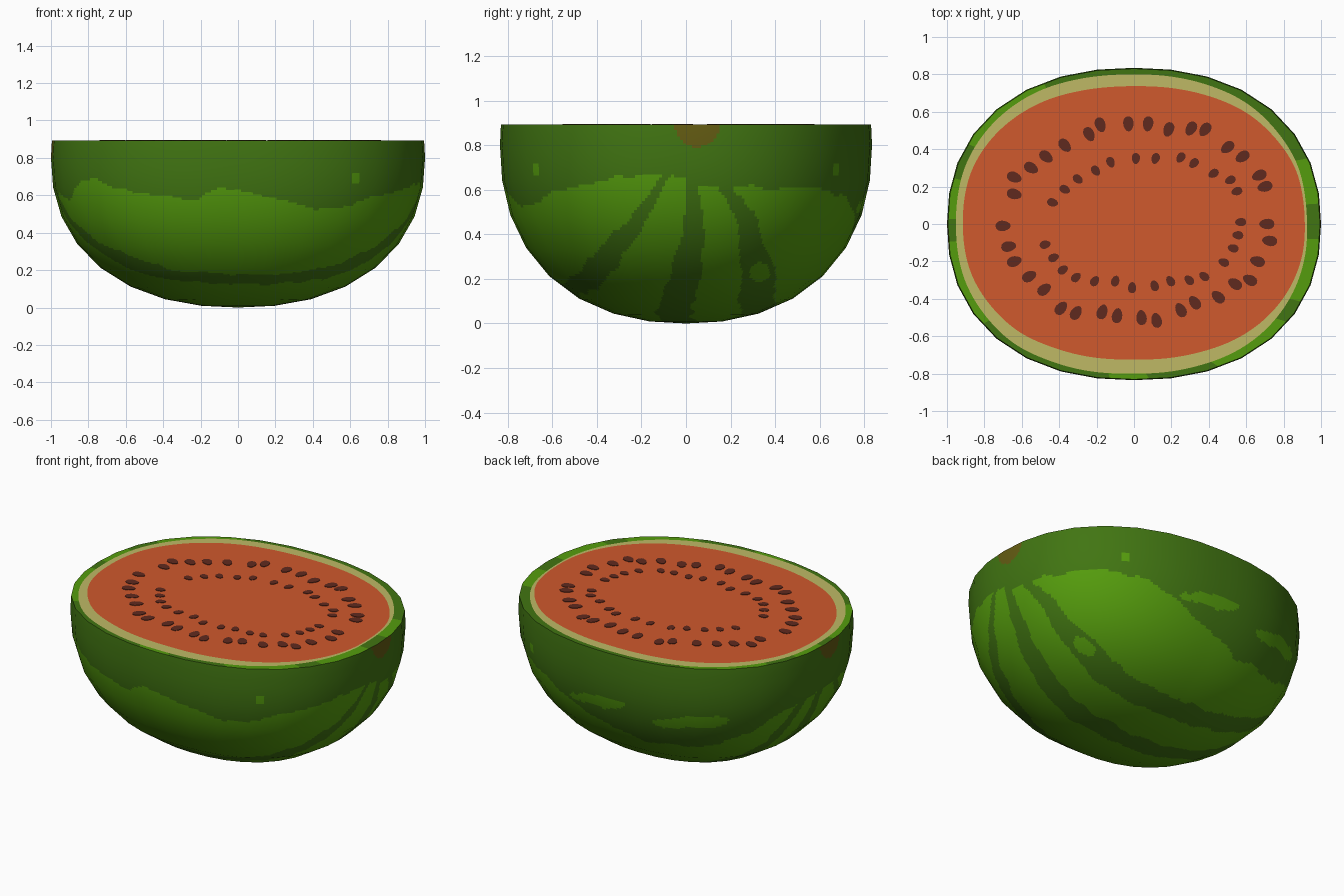
import bpy, bmesh, math
from mathutils import Vector, noise

if "Cube" in bpy.data.objects:
    bpy.data.objects.remove(bpy.data.objects["Cube"])

RX, RY, RZ, P = 1.0, 0.835, 0.80, 2.25   # melon radii and roundness
ZC, TOP = 0.80, 0.892                    # widest height, cut height
SEG, ROWS, K = 32, 8, 12                 # coarse facets, fine colour cells per facet


def material(name, col):
    m = bpy.data.materials.new(name)
    m.diffuse_color = (*col, 1)
    m.use_nodes = True
    m.node_tree.nodes["Principled BSDF"].inputs["Base Color"].default_value = m.diffuse_color
    return m


DARK = material("dark green", (0.053, 0.178, 0.006))
LIGHT = material("light green", (0.091, 0.335, 0.004))
SCAR = material("stalk brown", (0.125, 0.105, 0.006))
RIND = material("pale rind", (0.52, 0.485, 0.13))
FLESH = material("red flesh", (0.63, 0.10, 0.026))
SEED = material("seed brown", (0.117, 0.023, 0.013))


def make(name, bm, mats):
    me = bpy.data.meshes.new(name)
    bm.to_mesh(me)
    bm.free()
    for m in mats:
        me.materials.append(m)
    ob = bpy.data.objects.new(name, me)
    bpy.context.collection.objects.link(ob)
    return ob


def curve(table, x):
    """Piecewise-linear lookup."""
    if x <= table[0][0]:
        return table[0][1]
    for (a, u), (b, v) in zip(table, table[1:]):
        if x <= b:
            return u + (v - u) * (x - a) / (b - a)
    return table[-1][1]


def shell(theta, a):
    """Point on the rounded ellipsoid, theta measured from the bottom."""
    d = (math.sin(theta) * math.cos(a), math.sin(theta) * math.sin(a), -math.cos(theta))
    s = sum(abs(c) ** P for c in d) ** (-1 / P)
    return Vector((d[0] * s * RX, d[1] * s * RY, ZC + d[2] * s * RZ))


# ---- stripe rules ----
FRONT_EDGE = [(-1, .62), (-.9, .58), (-.84, .66), (-.77, .69), (-.6, .63), (-.25, .585), (-.15, .625),
              (0, .63), (.3, .555), (.45, .53), (.6, .55), (.75, .60), (.97, .66)]
BACK_EDGE = [(-1, .62), (-.85, .5), (-.6, .35), (-.2, .31), (.1, .4), (.4, .52), (.55, .58), (.75, .6), (1, .62)]
# dark stripes: centre angle and half width along x
STRIPES = [
    ([(-1, -33), (-.8, -37), (0, -38.5), (.6, -35), (1, -31)], [(-1, 5), (-.6, 4), (0, 2.5), (.6, 4.5), (1, 5)]),
    ([(-1, 9), (-.6, -2), (.5, -4), (.85, 2), (1, 9)], [(-1, 7), (0, 5), (1, 7)]),
    ([(-1, 40), (-.75, 25), (.4, 23), (.75, 29), (.93, 40), (1, 42)], [(-1, 5), (0, 5), (.75, 7), (1, 5)]),
]


def skin(c):
    x, y, z = c
    w = noise.noise(c * 7) + 0.5 * noise.noise(c * 17)
    side = 0.05 if x > 0 else -0.05
    if abs(x) > .8 and math.hypot(y - side, z - TOP) < .1:
        return 2
    # small light spots and islands near the rim
    if math.hypot(x - .63, z - .69) < .026:
        return 1
    if y > 0:
        for ix, iz in ((.05, .55), (-.5, .52)):
            if ((x - ix) / .2) ** 2 + ((z - iz + .15 * (x - ix)) / .045) ** 2 < 1 + .8 * w:
                return 1
    if z > curve(FRONT_EDGE if y < 0 else BACK_EDGE, x) + .025 * w:
        return 0
    # light hole inside one dark stripe
    if x > 0 and ((y - .33) / .05) ** 2 + ((z - .23) / .045) ** 2 < 1 + .4 * w:
        return 1
    phi = math.degrees(math.atan2(y / RY, (ZC - z) / RZ)) + 2.2 * w
    for centre, half in STRIPES:
        if abs(phi - curve(centre, x)) < curve(half, x):
            return 0
    return 1


# ---- melon skin: coarse facets split into fine colour cells ----
thetas = [math.pi / 2 * i / ROWS for i in range(ROWS + 1)]
coarse = [[shell(t, 2 * math.pi * j / SEG) for j in range(SEG)] for t in thetas]
rim = [p.copy() for p in coarse[-1]]
for p in rim:
    p.x, p.y, p.z = p.x * .995, p.y * .995, TOP
coarse.append(rim)


def fine(i, j):
    r, f = divmod(i, K)
    s, g = divmod(j, K)
    f, g = f / K, g / K
    r2, s2, s = min(r + 1, len(coarse) - 1), (s + 1) % SEG, s % SEG
    return coarse[r][s].lerp(coarse[r][s2], g).lerp(coarse[r2][s].lerp(coarse[r2][s2], g), f)


N, M = SEG * K, (len(coarse) - 1) * K
bm = bmesh.new()
pole = bm.verts.new(coarse[0][0])
grid = [[bm.verts.new(fine(i, j)) for j in range(N)] for i in range(1, M + 1)]
for j in range(N):
    k = (j + 1) % N
    bm.faces.new((pole, grid[0][k], grid[0][j]))
    for lo, hi in zip(grid, grid[1:]):
        bm.faces.new((lo[j], lo[k], hi[k], hi[j]))
for f in bm.faces:
    f.smooth = True
    f.material_index = skin(f.calc_center_median())
outline = [v.co.copy() for v in grid[-1]]
body = make("melon_skin", bm, [DARK, LIGHT, SCAR])


def grad(v):
    out = []
    for c, r in ((v.x, RX), (v.y, RY), (v.z - ZC, RZ)):
        out.append(math.copysign(abs(c / r) ** (P - 1), c) / r)
    return Vector(out).normalized()


body.data.normals_split_custom_set_from_vertices([grad(v.co) for v in body.data.vertices])

# ---- cut face: green edge, pale rind, red flesh ----
def loop(x0, x1, y0, y1, p):
    pts = []
    for j in range(N):
        a = 2 * math.pi * j / N
        c, s = math.cos(a), math.sin(a)
        k = (abs(c) ** p + abs(s) ** p) ** (-1 / p)
        wob = 1 + .006 * noise.noise(Vector((c * 3, s * 3, 0)))
        pts.append(Vector(((x0 + x1) / 2 + c * k * wob * (x1 - x0) / 2,
                           (y0 + y1) / 2 + s * k * wob * (y1 - y0) / 2, TOP)))
    return pts


bm = bmesh.new()
rings = [[bm.verts.new(p) for p in pts] for pts in
         (outline, loop(-.952, .925, -.80, .80, 2.25), loop(-.915, .913, -.725, .737, 2.25))]
LIGHT_ARCS = ((7, 24), (118, 150), (163, 178), (186, 218), (262, 274), (296, 322), (330, 354))
for j in range(N):
    k = (j + 1) % N
    deg = 360 * j / N
    for n in range(2):
        f = bm.faces.new((rings[n][j], rings[n][k], rings[n + 1][k], rings[n + 1][j]))
        f.material_index = 2 if n else int(any(a < deg < b for a, b in LIGHT_ARCS))
bm.faces.new(rings[2]).material_index = 3
make("cut_face", bm, [DARK, LIGHT, RIND, FLESH])

# ---- seeds: thin oval plates pointing outwards ----
OUTER = [(-.70, -.01), (-.67, -.12), (-.64, -.20), (-.56, -.28), (-.48, -.35), (-.39, -.45), (-.31, -.475),
         (-.17, -.47), (-.09, -.49), (.04, -.50), (.12, -.515), (.25, -.46), (.325, -.42), (.45, -.39),
         (.54, -.32), (.62, -.30), (.66, -.20), (.725, -.09), (.71, 0), (.70, .20), (.67, .26), (.58, .36),
         (.50, .41), (.38, .505), (.305, .51), (.185, .505), (.075, .535), (-.03, .535), (-.18, .53),
         (-.24, .48), (-.37, .42), (-.47, .36), (-.55, .30), (-.64, .25), (-.64, .16)]
INNER = [(-.475, -.11), (-.43, -.18), (-.38, -.245), (-.31, -.285), (-.21, -.305), (-.10, -.305), (-.01, -.34),
         (.11, -.33), (.195, -.305), (.295, -.30), (.375, -.28), (.48, -.205), (.53, -.13), (.555, -.06),
         (.57, .01), (.55, .175), (.515, .235), (.425, .27), (.32, .325), (.25, .355), (.115, .35), (.01, .35),
         (-.125, .33), (-.205, .285), (-.30, .24), (-.37, .185), (-.435, .115)]


def seeds(name, spots, length, width):
    bm = bmesh.new()
    for x, y in spots:
        a = math.atan2(y, x)
        ring = []
        for i in range(14):
            t = 2 * math.pi * i / 14
            u, v = length * math.cos(t), width * math.sin(t) * (1 + .15 * math.cos(t))
            ring.append((x + u * math.cos(a) - v * math.sin(a), y + u * math.sin(a) + v * math.cos(a)))
        top = [bm.verts.new((p, q, TOP + .003)) for p, q in ring]
        low = [bm.verts.new((p, q, TOP - .002)) for p, q in ring]
        bm.faces.new(top)
        for i in range(14):
            bm.faces.new((low[i - 1], low[i], top[i], top[i - 1]))
    make(name, bm, [SEED])


seeds("outer_seeds", OUTER, .041, .028)
seeds("inner_seeds", INNER, .030, .022)
